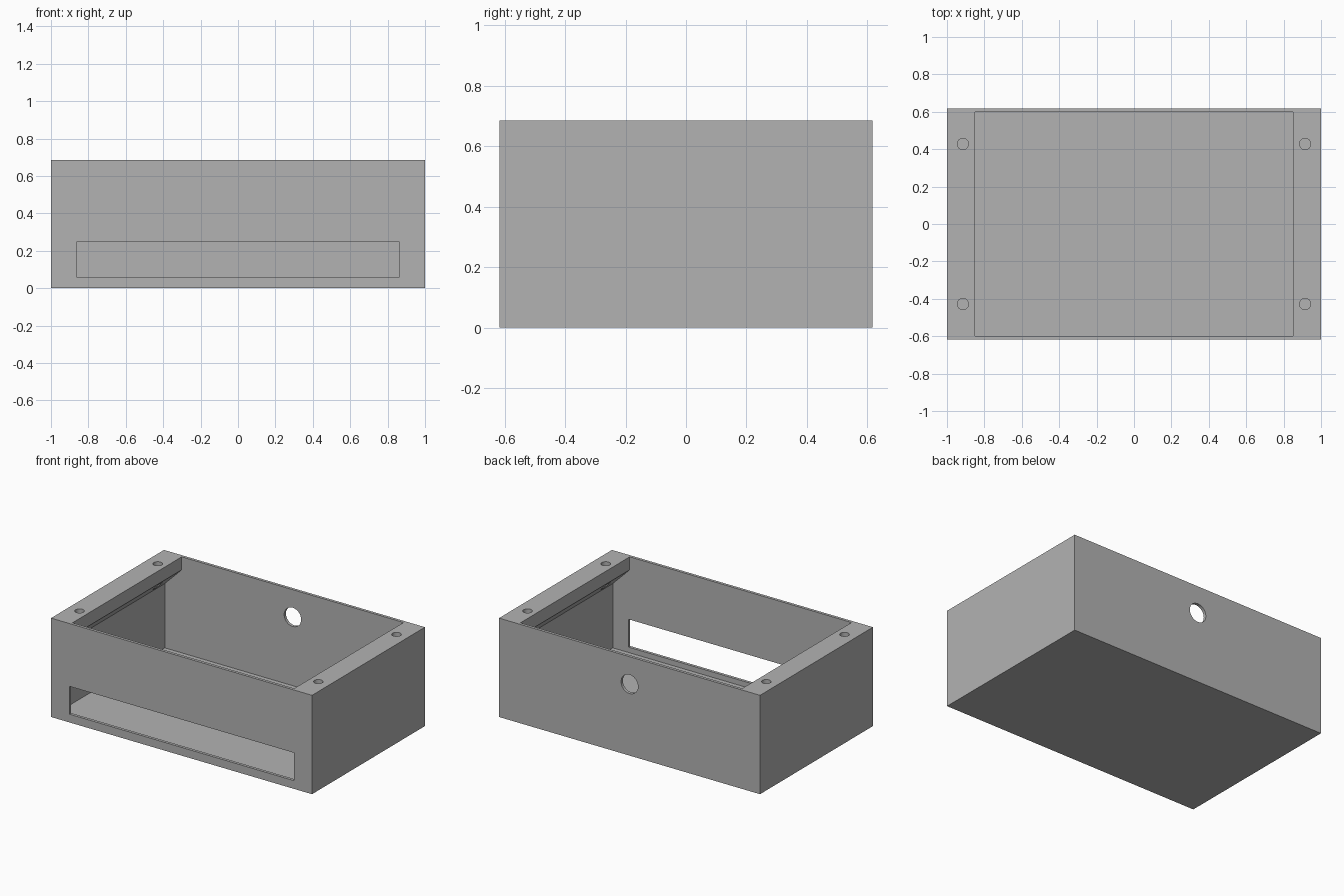
import bpy, bmesh
from mathutils import Matrix, Vector

if "Cube" in bpy.data.objects:
    bpy.data.objects.remove(bpy.data.objects["Cube"], do_unlink=True)

HX, HY, H = 1.0, 0.618, 0.685    # half length, half width, height
WALL = 0.02
LEDGE = 0.15                     # width of the mounting ledges
LIP = 0.09                       # straight edge of each ledge

grey = bpy.data.materials.new("plain_grey")
grey.use_nodes = True
colour = (0.45, 0.45, 0.45, 1)
grey.diffuse_color = colour
grey.node_tree.nodes["Principled BSDF"].inputs["Base Color"].default_value = colour


def finish(name, bm):
    bmesh.ops.recalc_face_normals(bm, faces=bm.faces)
    mesh = bpy.data.meshes.new(name)
    bm.to_mesh(mesh)
    bm.free()
    mesh.materials.append(grey)
    obj = bpy.data.objects.new(name, mesh)
    bpy.context.collection.objects.link(obj)
    return obj


def prism(name, outline, y0, y1):
    """Extrude an x-z outline along y."""
    bm = bmesh.new()
    face = bm.faces.new([bm.verts.new((x, y0, z)) for x, z in outline])
    new = bmesh.ops.extrude_face_region(bm, geom=[face])["geom"]
    verts = [v for v in new if isinstance(v, bmesh.types.BMVert)]
    bmesh.ops.translate(bm, verts=verts, vec=Vector((0, y1 - y0, 0)))
    return finish(name, bm)


def block(name, x, z0, z1, y0, y1):
    return prism(name, [(-x, z0), (x, z0), (x, z1), (-x, z1)], y0, y1)


def rod(name, radius, length, centre, axis):
    bm = bmesh.new()
    turn = Matrix.Rotation(1.5708, 4, "X") if axis == "Y" else Matrix()
    bmesh.ops.create_cone(bm, cap_ends=True, segments=48, radius1=radius,
                          radius2=radius, depth=length,
                          matrix=Matrix.Translation(centre) @ turn)
    return finish(name, bm)


def cut(target, cutter):
    cutter.hide_render = True
    mod = target.modifiers.new("cut", "BOOLEAN")
    mod.operation, mod.solver, mod.object = "DIFFERENCE", "EXACT", cutter
    bpy.context.view_layer.objects.active = target
    bpy.ops.object.modifier_apply(modifier=mod.name)
    bpy.data.objects.remove(cutter, do_unlink=True)


# Outer case
case = block("open_case", HX, 0, H, -HY, HY)

# Cavity, leaving a ledge with a sloped underside along each end
inner, mouth = HX - WALL, HX - LEDGE
lip_z = H - LIP
side = [(inner, WALL), (inner, lip_z - (inner - mouth)), (mouth, lip_z), (mouth, H + 0.1)]
outline = side + [(-x, z) for x, z in reversed(side)]
cut(case, prism("cavity", outline, WALL - HY, HY - WALL))

# Long slot in the front wall
cut(case, block("front_slot", 0.86, 0.057, 0.25, -HY - 0.1, -HY + 0.1))

# Cable hole in the back wall
cut(case, rod("cable_hole", 0.065, 0.2, (0, HY, 0.495), "Y"))

# Screw holes through the ledges
for x in (-0.915, 0.915):
    for y in (-0.428, 0.428):
        cut(case, rod("screw_hole", 0.03, 0.5, (x, y, H - 0.15), "Z"))

# Flat walls, smooth hole sides
bpy.ops.object.select_all(action="DESELECT")
case.select_set(True)
bpy.context.view_layer.objects.active = case
bpy.ops.object.shade_smooth_by_angle(angle=0.5)
